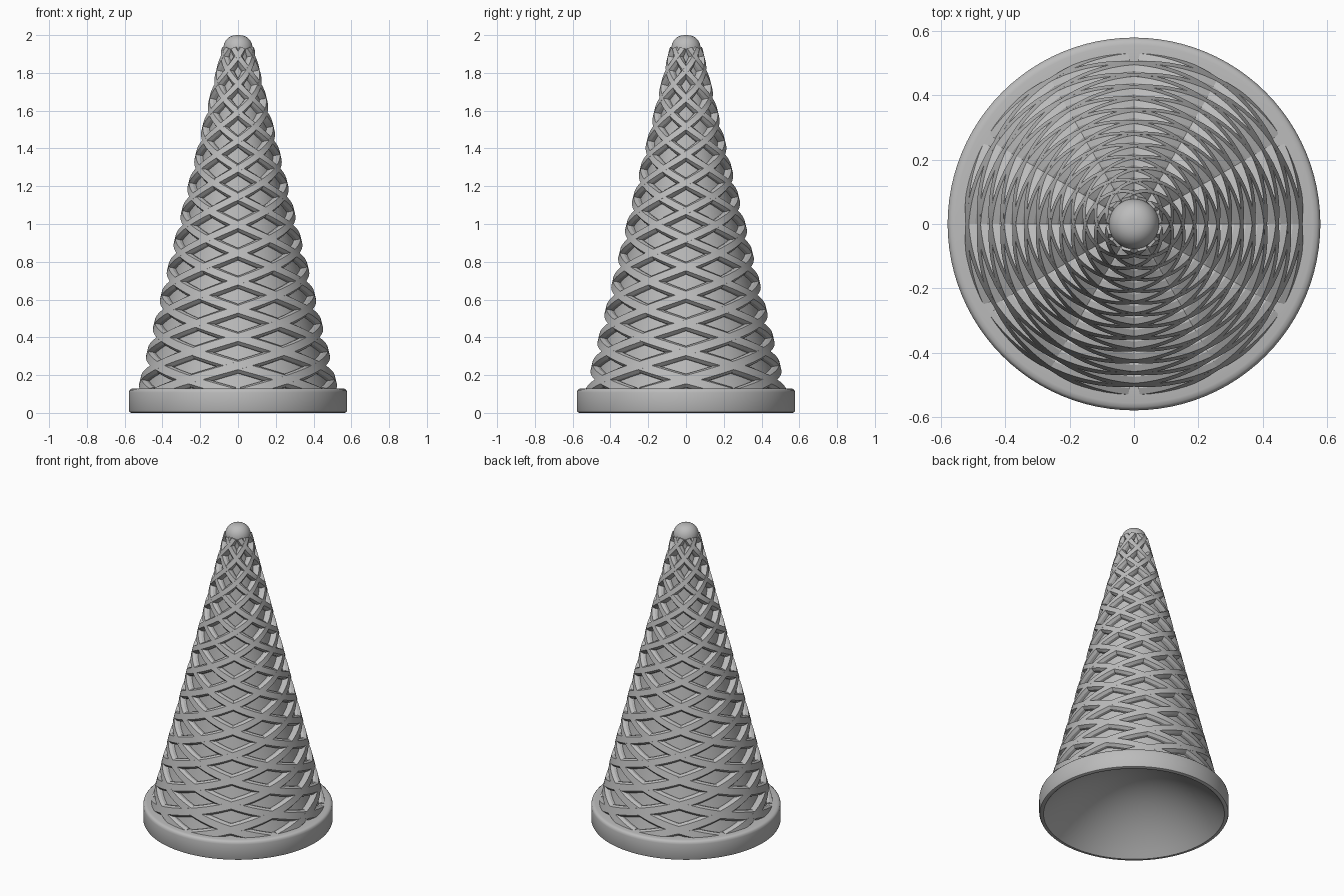
import bpy, bmesh, math
from mathutils import Vector

old = bpy.data.objects.get("Cube")
if old:
    bpy.data.objects.remove(old, do_unlink=True)

mat = bpy.data.materials.new("light_grey")
mat.use_nodes = True
GREY = (0.5, 0.5, 0.5, 1)
mat.diffuse_color = GREY
mat.node_tree.nodes["Principled BSDF"].inputs["Base Color"].default_value = GREY

STRANDS = 6        # ribs winding each way
SPACING = 0.149    # height between crossings in one column
FIRST = 0.168      # height of the lowest crossing on the x axis
RIB_LOW, RIB_HIGH = 0.1, 1.925
RELIEF = 0.035     # height of the ribs above the wall


def wall_radius(z):
    return 0.517 - 0.246 * (z - 0.175) - RELIEF


def finish(bm, name, angle=35):
    bmesh.ops.recalc_face_normals(bm, faces=bm.faces)
    mesh = bpy.data.meshes.new(name)
    bm.to_mesh(mesh)
    bm.free()
    mesh.materials.append(mat)
    obj = bpy.data.objects.new(name, mesh)
    bpy.context.collection.objects.link(obj)
    bpy.ops.object.select_all(action='DESELECT')
    obj.select_set(True)
    bpy.context.view_layer.objects.active = obj
    bpy.ops.object.shade_smooth_by_angle(angle=math.radians(angle))


def lathe(name, profile, steps=96):
    bm = bmesh.new()
    verts = [bm.verts.new((r, 0, z)) for r, z in profile]
    edges = [bm.edges.new(p) for p in zip(verts, verts[1:])]
    bmesh.ops.spin(bm, geom=verts + edges, cent=(0, 0, 0), axis=(0, 0, 1),
                   angle=math.tau, steps=steps, use_duplicate=False)
    bmesh.ops.remove_doubles(bm, verts=bm.verts, dist=0.0002)
    finish(bm, name)


# One body: hollow underside, rounded rim, cone wall and domed tip
MOUTH, HOLLOW = 0.552, 0.28
body = []
for i in range(17):
    r = MOUTH * i / 16
    body.append((r, HOLLOW * (1 - (r / MOUTH) ** 2)))
body += [(0.565, 0), (0.574, 0.004), (0.578, 0.013),
         (0.578, 0.108), (0.575, 0.12), (0.568, 0.127), (0.555, 0.13),
         (wall_radius(0.13), 0.13), (wall_radius(1.86), 1.86),
         (0.072, 1.9)]
for i in range(11):
    a = i / 10 * math.pi / 2
    body.append((0.078 * math.cos(a) ** 0.8 if i < 10 else 0,
                 1.925 + 0.075 * math.sin(a)))
lathe("cone_body", body)

# Cross-section of a rib: (across, share of the relief), bevelled on top
SECTION = [(-1, -0.3), (-1, 0.5), (-0.65, 1), (0.65, 1), (1, 0.5), (1, -0.3)]


def rib_point(z, turn, start):
    a = start + turn * math.tau * (z - FIRST) / (STRANDS * SPACING)
    r = wall_radius(z)
    return Vector((r * math.cos(a), r * math.sin(a), z))


def add_rib(bm, turn, start, steps=200):
    rings = []
    for i in range(steps + 1):
        t = i / steps
        z = RIB_LOW + (RIB_HIGH - RIB_LOW) * t
        p = rib_point(z, turn, start)
        tangent = (rib_point(z + 0.001, turn, start) - p).normalized()
        out = Vector((p.x, p.y, 0)).normalized() + Vector((0, 0, 0.246))
        out.normalize()
        across = out.cross(tangent).normalized()
        half = 0.034 - 0.014 * t
        rings.append([bm.verts.new(p + across * u * half + out * h * RELIEF)
                      for u, h in SECTION])
    n = len(SECTION)
    for lo, hi in zip(rings, rings[1:]):
        for k in range(n):
            m = (k + 1) % n
            bm.faces.new((lo[k], lo[m], hi[m], hi[k]))
    bm.faces.new(rings[0])
    bm.faces.new(rings[-1])


# Two families of ribs crossing in a diamond lattice
for turn, name in ((1, "ribs_winding_left"), (-1, "ribs_winding_right")):
    bm = bmesh.new()
    for j in range(STRANDS):
        add_rib(bm, turn, j * math.tau / STRANDS)
    finish(bm, name, 20)
